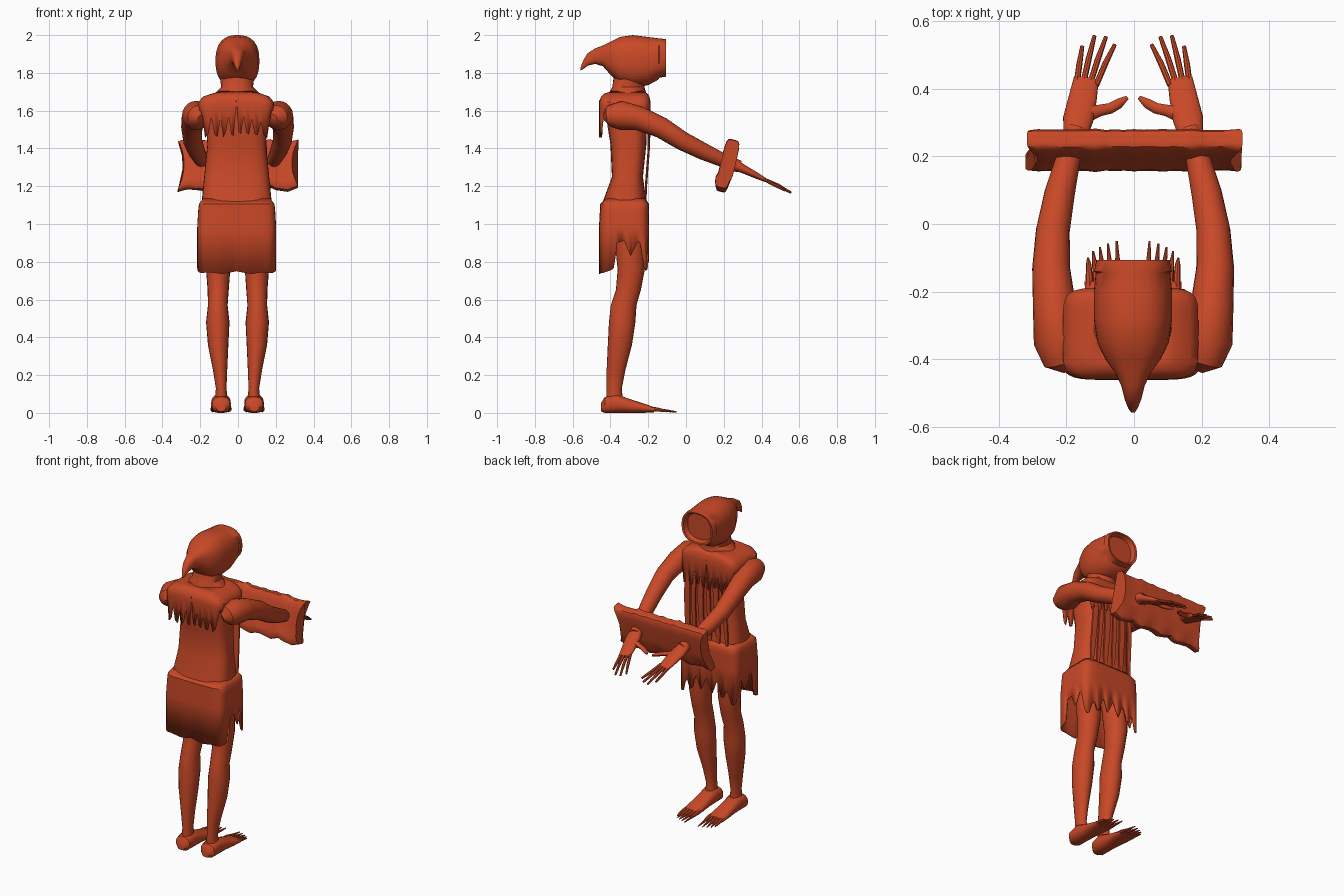
import bpy, bmesh, math, random
from mathutils import Vector as V

random.seed(4)
X, Y, Z = V((1, 0, 0)), V((0, 1, 0)), V((0, 0, 1))
mat = bpy.data.materials.new("rust_cloth")
mat.diffuse_color = (0.58, 0.065, 0.02, 1)


def finish(name, bm, thick=0, angle=40):
    bmesh.ops.recalc_face_normals(bm, faces=bm.faces)
    me = bpy.data.meshes.new(name)
    bm.to_mesh(me)
    bm.free()
    ob = bpy.data.objects.new(name, me)
    bpy.context.collection.objects.link(ob)
    me.materials.append(mat)
    if thick:
        m = ob.modifiers.new("thickness", 'SOLIDIFY')
        m.thickness = thick
    bpy.ops.object.select_all(action='DESELECT')
    ob.select_set(True)
    bpy.context.view_layer.objects.active = ob
    bpy.ops.object.shade_smooth_by_angle(angle=math.radians(angle))
    return ob


def unit(a, n):
    c, s = math.cos(a), math.sin(a)
    r = (abs(c) ** n + abs(s) ** n) ** (-1 / n)
    return c * r, s * r


def skin(bm, rows, caps=(True, True)):
    for p, q in zip(rows, rows[1:]):
        for i in range(len(p)):
            j = (i + 1) % len(p)
            bm.faces.new((p[i], p[j], q[j], q[i]))
    for cap, row in zip(caps, (rows[0], rows[-1])):
        if cap:
            bm.faces.new(row)


# Rings are (x, y, z, radius_a, radius_b); axis fixes the ring plane if given
def loft(name, rings, seg=16, n=2, axis=None, ref=X, side=1, edit=None):
    bm = bmesh.new()
    pts = [V(r[:3]) for r in rings]
    rows = []
    for k, r in enumerate(rings):
        t = axis or (pts[min(k + 1, len(pts) - 1)] - pts[max(k - 1, 0)]).normalized()
        u = (ref - t * ref.dot(t)).normalized()
        w = t.cross(u)
        row = []
        for i in range(seg):
            a, b = unit(math.tau * i / seg, n)
            p = pts[k] + u * a * r[3] + w * b * r[-1]
            if edit:
                p = edit(p)
            row.append(bm.verts.new((p.x * side - (0.005 if side < 0 else 0), p.y, p.z)))
        rows.append(row)
    skin(bm, rows)
    return finish(name, bm)


# Open cloth tube: rings are (z, cx, cy, rx, ry), then a ragged hem
def drape(name, rings, hem, seg=96, n=6, thick=0.008):
    bm = bmesh.new()
    rows = []
    for z, cx, cy, rx, ry in rings + [(None,) + rings[-1][1:]]:
        row = []
        for i in range(seg):
            a, b = unit(math.tau * i / seg, n)
            zz = hem(i, seg) if z is None else z
            row.append(bm.verts.new((cx + a * rx, cy + b * ry, zz)))
        rows.append(row)
    skin(bm, rows, (False, False))
    return finish(name, bm, thick)


# Hood with drooping tail and recessed face opening
hood = [(-.135, 1.80, 1.96, .085), (-.108, 1.79, 1.97, .095), (-.106, 1.78, 1.978, .108),
        (-.14, 1.775, 1.983, .115), (-.145, 1.765, 1.983, .11), (-.2, 1.735, 1.99, .116),
        (-.28, 1.725, 2.0, .116), (-.35, 1.745, 1.99, .106), (-.4, 1.79, 1.965, .082),
        (-.44, 1.835, 1.945, .052), (-.48, 1.848, 1.93, .034), (-.52, 1.838, 1.905, .024),
        (-.545, 1.82, 1.865, .014), (-.558, 1.813, 1.83, .005)]
loft("hood", [(-.003, y, (a + b) / 2, rx, (b - a) / 2) for y, a, b, rx in hood],
     32, 2.5, axis=-Y)
loft("neck", [(-.005, -.305, 1.64, .17, .11), (-.005, -.31, 1.69, .12, .1),
              (-.005, -.305, 1.725, .085, .085), (-.005, -.29, 1.8, .09, .09)], 32, axis=Z)

# Torso tunic
loft("torso", [(-.007, -.325, 1.06, .19, .12), (-.007, -.325, 1.12, .185, .115),
               (-.007, -.31, 1.25, .172, .082), (-.007, -.305, 1.42, .155, .095),
               (-.008, -.315, 1.58, .165, .11), (-.008, -.32, 1.66, .16, .11)], 32, 3.5, axis=Z)


# Shoulder cape with fringe front and back, short over the arms
def cape_hem(i, seg):
    s = math.sin(math.tau * i / seg)
    if abs(s) < .68:
        return 1.60
    if i in (seg // 4, seg * 3 // 4):
        return 1.655
    return (1.54 if i % 3 == 0 else 1.455) + random.uniform(0, .035)


drape("shoulder_cape", [(1.705, -.006, -.31, .085, .08), (1.69, -.008, -.318, .13, .115),
                        (1.675, -.01, -.322, .175, .128), (1.645, -.01, -.324, .2, .136),
                        (1.62, -.01, -.324, .2, .136)], cape_hem)

# Ragged skirt, long at the back
HEM = [(-90, .75), (-70, .735), (-55, .745), (-45, .74), (-28, .755), (-20, .77), (-17, .9),
       (0, .91), (15, .83), (32, .92), (42, .76), (48, .75), (55, .86), (62, .77),
       (70, .9), (79, .8), (90, .89)]


def skirt_hem(i, seg):
    d = math.degrees(math.asin(max(-1, min(1, math.sin(math.tau * i / seg)))))
    for (a, za), (b, zb) in zip(HEM, HEM[1:]):
        if d <= b + 1e-6:
            return za + (zb - za) * (d - a) / (b - a)
    return HEM[-1][1]


drape("skirt", [(1.135, -.007, -.32, .178, .105), (1.105, -.007, -.325, .2, .13),
                (1.07, -.007, -.326, .204, .13), (.98, -.007, -.328, .209, .133)], skirt_hem)

# Torn strips hanging down the front of the tunic
for k, x in enumerate((-.13, -.075, -.02, .035, .085, .13)):
    w = .014 + .005 * (k % 2)
    loft(f"tunic_strip_{k + 1}", [(x * .9, -.2, 1.6, w, .006), (x, -.197, 1.4, w * 1.2, .006),
                                  (x * 1.05, -.212, 1.2, w, .006),
                                  (x * 1.1, -.215, 1.08, w * .5, .004)], 8, 4, axis=Z)

for side, tag in ((1, "right"), (-1, "left")):
    # Arm reaching forward
    arm = [(.19, -.428, 1.56, .02), (.205, -.405, 1.57, .058), (.215, -.345, 1.575, .077),
           (.23, -.25, 1.56, .064), (.24, -.13, 1.51, .056), (.235, -.02, 1.44, .05),
           (.215, .09, 1.385, .045), (.188, .2, 1.335, .036), (.165, .28, 1.305, .033)]
    loft(tag + "_arm", arm, 20, side=side)
    # Flat palm, four fingers and thumb
    loft(tag + "_palm", [(.168, .26, 1.312, .036, .03), (.16, .31, 1.288, .045, .022),
                         (.147, .37, 1.258, .042, .017), (.136, .43, 1.228, .037, .009)],
         16, 2.5, side=side)
    for k, (bx, tx, ty, tz) in enumerate(((.107, .052, .53, 1.178), (.126, .078, .553, 1.168),
                                          (.146, .112, .556, 1.165), (.165, .148, .525, 1.178))):
        loft(f"{tag}_finger_{k + 1}", [(bx, .41, 1.238, .009),
                                       ((bx + tx) / 2, (.42 + ty) / 2, 1.205, .009),
                                       (tx, ty, tz, .006)], 8, side=side)
    loft(tag + "_thumb", [(.135, .325, 1.28, .025, .015), (.095, .336, 1.272, .017, .013),
                          (.065, .342, 1.265, .016, .012), (.04, .356, 1.26, .015, .011),
                          (.015, .374, 1.255, .006, .006)], 10, ref=Y, side=side)
    # Bare leg
    loft(tag + "_leg", [(.095, -.3, .98, .075, .085), (.1, -.29, .76, .064, .072),
                        (.1, -.305, .65, .056, .066), (.102, -.33, .57, .052, .068),
                        (.102, -.338, .48, .062, .07), (.1, -.35, .36, .054, .064),
                        (.09, -.37, .23, .038, .05), (.084, -.38, .13, .028, .04),
                        (.084, -.378, .05, .036, .045)], 20, axis=Z, side=side)
    # Foot with long toes
    foot = [(-.45, .03, .026, .022), (-.43, .042, .048, .042), (-.37, .05, .052, .05),
            (-.3, .037, .05, .037), (-.23, .026, .054, .026), (-.17, .017, .056, .014)]
    loft(tag + "_foot", [(.085, y, z, rx, rz) for y, z, rx, rz in foot], 20, 2.5,
         axis=Y, side=side)
    for k, (bx, tx, ty) in enumerate(((.04, .046, -.05), (.062, .072, -.058),
                                      (.084, .096, -.068), (.106, .116, -.08),
                                      (.127, .131, -.1))):
        loft(f"{tag}_toe_{k + 1}", [(bx, -.2, .022, .012), (bx, -.16, .019, .011),
                                    ((bx + tx) / 2, -.12, .013, .008),
                                    (tx, ty, .006, .003)], 8, side=side)

# Wooden restraint board across both forearms, rough edged and flared at the ends
tilt = V((0, .23, .973))
mid = V((0, .222, 1.312))


def rough(p):
    h = max(-1, min(1, (p - mid).dot(tilt) / .135))
    p = p.copy()
    if abs(p.x) > .2:
        p.x += math.copysign(.036 * h * h, p.x)
    if h < -.5:
        p.z += .008 * math.sin(p.x * 45)
        p.y -= .008
    return p


board = []
for i in range(21):
    x = -.285 + .57 * i / 20
    j = random.uniform(-.006, .006)
    board.append((x, mid.y, mid.z + j, .132, .037 + j * .5))
loft("restraint_board", board, 32, 5, axis=X, ref=tilt, edit=rough)
